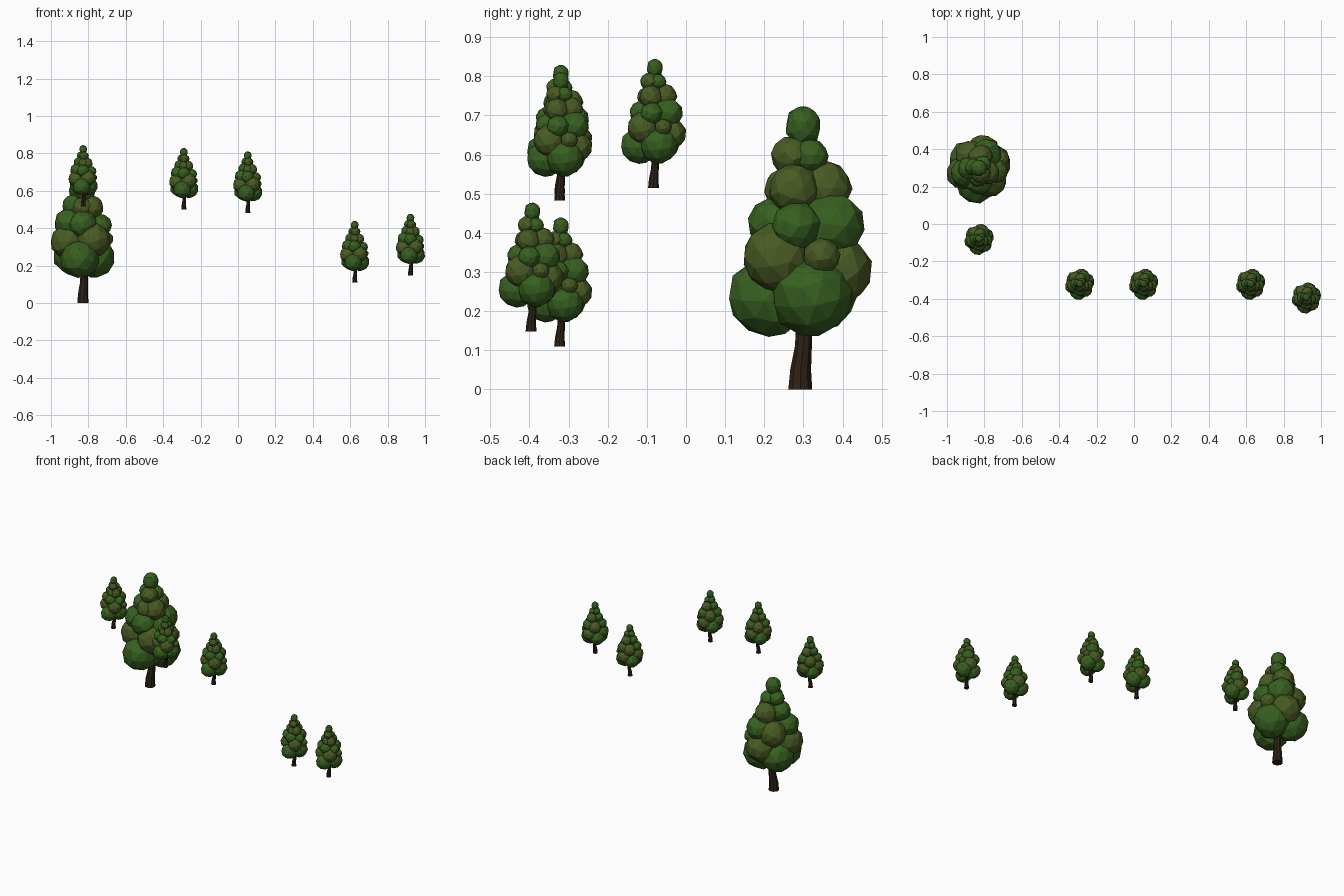
import bpy, bmesh, math, random
from mathutils import Vector, Matrix

if "Cube" in bpy.data.objects:
    bpy.data.objects.remove(bpy.data.objects["Cube"])

random.seed(4)


def material(name, rgb):
    m = bpy.data.materials.new(name)
    m.diffuse_color = (*rgb, 1)
    m.use_nodes = True
    m.node_tree.nodes["Principled BSDF"].inputs["Base Color"].default_value = m.diffuse_color
    return m


GREEN = material("leaf_green", (0.038, 0.118, 0.014))
OLIVE = material("leaf_olive", (0.066, 0.104, 0.017))
BARK = material("bark", (0.028, 0.015, 0.008))

# leaf clumps, from the lowest tier up: x, y, z, radius, colour (0 green, 1 olive)
CLUMPS = [
    (-.015, -.082, .235, .102, 0), (.068, .03, .24, .105, 0), (-.06, .05, .25, .1, 0),
    (.02, .092, .305, .092, 1), (-.083, -.02, .33, .09, 1),
    (.06, -.058, .335, .09, 1), (.115, .055, .34, .047, 1),
    (.09, -.01, .415, .064, 0), (.04, .08, .42, .083, 0), (0, -.058, .42, .075, 0),
    (-.075, -.02, .43, .075, 0), (-.045, .075, .40, .08, 1),
    (.045, -.015, .51, .065, 1), (.01, .065, .515, .067, 1),
    (-.05, .005, .52, .062, 0), (0, -.035, .51, .058, 1),
    (.01, -.022, .595, .052, 1), (.022, .028, .595, .045, 0), (-.028, .012, .6, .046, 0),
    (0, .008, .672, .046, 0),
]
# trunk rings: x, y, z, radius
TRUNK = [(0, 0, 0, .031), (0, .001, .05, .027), (.006, .008, .11, .022),
         (.008, .01, .18, .02), (.005, .01, .4, .012)]


def crown_mesh():
    bm = bmesh.new()
    for x, y, z, r, colour in CLUMPS:
        tip = 1.18 if z > .65 else 1.0
        spin = Matrix.Rotation(random.uniform(0, 6.28), 4, 'Z') @ Matrix.Rotation(random.uniform(0, 1), 4, 'X')
        verts = bmesh.ops.create_icosphere(bm, subdivisions=2, radius=1, matrix=spin)["verts"]
        for v in verts:
            k = r * random.uniform(.96, 1.05)
            v.co = Vector((x, y, z)) + Vector((v.co.x * k, v.co.y * k, v.co.z * k * tip))
        for f in {f for v in verts for f in v.link_faces}:
            f.material_index = colour
    mesh = bpy.data.meshes.new("tree_crown")
    bm.to_mesh(mesh)
    bm.free()
    mesh.materials.append(GREEN)
    mesh.materials.append(OLIVE)
    return mesh


def trunk_mesh(sides=9):
    bm = bmesh.new()
    rings = [[bm.verts.new((x + r * math.cos(i * math.tau / sides),
                            y + r * math.sin(i * math.tau / sides), z))
              for i in range(sides)] for x, y, z, r in TRUNK]
    for a, b in zip(rings, rings[1:]):
        for i in range(sides):
            j = (i + 1) % sides
            bm.faces.new((a[i], a[j], b[j], b[i]))
    bm.faces.new(rings[0][::-1])
    bm.faces.new(rings[-1])
    mesh = bpy.data.meshes.new("tree_trunk")
    bm.to_mesh(mesh)
    bm.free()
    mesh.materials.append(BARK)
    return mesh


crown, trunk = crown_mesh(), trunk_mesh()


def tree(name, location, scale):
    for part, mesh in (("crown", crown), ("trunk", trunk)):
        ob = bpy.data.objects.new(f"{name}_{part}", mesh)
        ob.location = location
        ob.scale = (scale,) * 3
        bpy.context.collection.objects.link(ob)


# one large tree and five small copies at different heights
tree("large_tree", (-.83, .292, 0), 1)
SMALL = [(-.828, -.083, .515), (-.29, -.323, .5), (.052, -.323, .482),
         (.624, -.323, .11), (.922, -.396, .148)]
for n, place in enumerate(SMALL, 1):
    tree(f"small_tree_{n}", place, .455)
